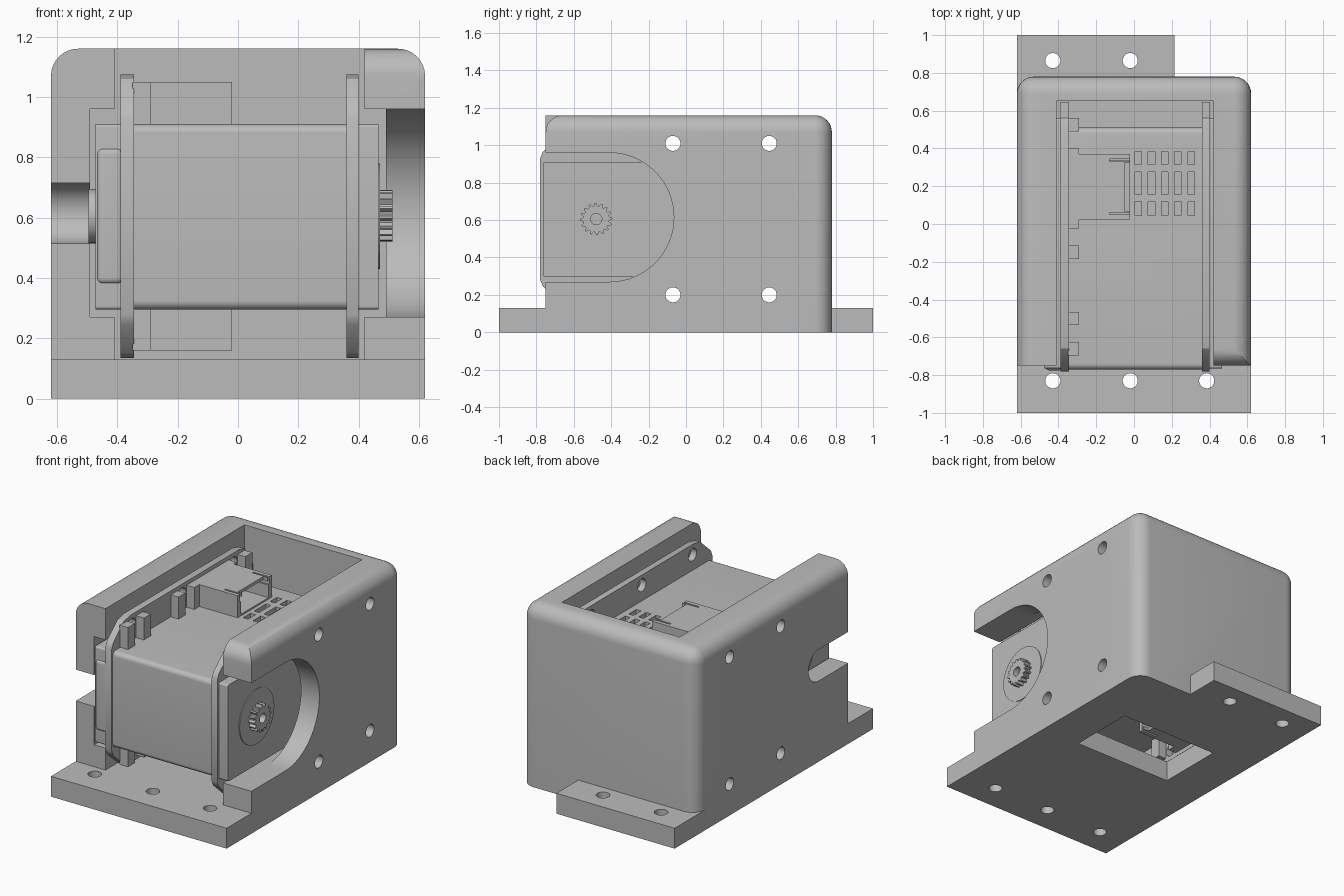
import bpy, bmesh
from math import sin, cos, pi, radians
from mathutils import Vector, Matrix

if "Cube" in bpy.data.objects:
    bpy.data.objects.remove(bpy.data.objects["Cube"])

grey = bpy.data.materials.new("light_grey")
grey.use_nodes = True
grey.diffuse_color = (0.5, 0.5, 0.5, 1)
grey.node_tree.nodes["Principled BSDF"].inputs["Base Color"].default_value = (0.5, 0.5, 0.5, 1)


def finish(name, bm):
    bmesh.ops.recalc_face_normals(bm, faces=bm.faces)
    mesh = bpy.data.meshes.new(name)
    bm.to_mesh(mesh)
    bm.free()
    mesh.materials.append(grey)
    ob = bpy.data.objects.new(name, mesh)
    bpy.context.collection.objects.link(ob)
    return ob


def box(name, x, y, z, bevel=0, pick=None):
    """Box from three (low, high) ranges; pick selects edges to round."""
    bm = bmesh.new()
    bmesh.ops.create_cube(bm, size=1)
    for v in bm.verts:
        v.co = Vector([r[0] if c < 0 else r[1] for c, r in zip(v.co, (x, y, z))])
    if bevel:
        mid = Vector([sum(r) / 2 for r in (x, y, z)])
        edges = []
        for e in bm.edges:
            c = (e.verts[0].co + e.verts[1].co) / 2 - mid
            side = [0 if abs(k) < 1e-5 else (1 if k > 0 else -1) for k in c]
            if pick is None or pick(*side):
                edges.append(e)
        bmesh.ops.bevel(bm, geom=edges, offset=bevel, segments=8, profile=0.5, affect='EDGES')
    return finish(name, bm)


def prism(name, points, lo, hi, axis='X'):
    """Extrude a (y, z) outline along X, or an (x, y) outline along Z."""
    bm = bmesh.new()
    put = (lambda a, b: (lo, a, b)) if axis == 'X' else (lambda a, b: (a, b, lo))
    face = bm.faces.new([bm.verts.new(put(a, b)) for a, b in points])
    new = bmesh.ops.extrude_face_region(bm, geom=[face])["geom"]
    step = Vector((hi - lo, 0, 0)) if axis == 'X' else Vector((0, 0, hi - lo))
    bmesh.ops.translate(bm, vec=step, verts=[v for v in new if isinstance(v, bmesh.types.BMVert)])
    return finish(name, bm)


def arc(cx, cy, r, start, end, n=32):
    return [(cx + r * cos(radians(start + (end - start) * i / n)),
             cy + r * sin(radians(start + (end - start) * i / n))) for i in range(n + 1)]


def disc(name, c, r, lo, hi, axis='X'):
    return prism(name, arc(*c, r, 0, 360, 40)[:-1], lo, hi, axis)


def combine(ob, others, op='DIFFERENCE'):
    for other in others:
        other.hide_render = True
        mod = ob.modifiers.new("combine", 'BOOLEAN')
        mod.operation, mod.solver, mod.object = op, 'EXACT', other
        bpy.context.view_layer.objects.active = ob
        bpy.ops.object.modifier_apply(modifier=mod.name)
        bpy.data.objects.remove(other)


def slot(cy, cz, r, lo, hi):
    """Slot open to the front with a half-round end."""
    return prism("slot_cutter", [(-0.95, cz - r)] + arc(cy, cz, r, -90, 90) + [(-0.95, cz + r)], lo, hi)


# Housing: rounded block joined to a flanged base plate
housing = box("housing", (-0.62, 0.62), (-0.75, 0.78), (0, 1.16), 0.09,
              lambda x, y, z: (y == 1 and (z == 1 or (z == 0 and x))) or (y == 0 and z == 1))
plate = prism("base_plate", [(-0.62, -1), (0.62, -1), (0.62, 0.3), (0.215, 0.3), (0.215, 1), (-0.62, 1)],
              0, 0.13, 'Z')
combine(housing, [plate], 'UNION')

# Cavity, side recesses, shaft openings and floor window
round_over = [(-0.85, 1.07)] + arc(-0.66, 1.07, 0.09, 180, 90, 10) + [(-0.66, 1.3), (-0.85, 1.3)]
screws = [(y, z) for y in (-0.07, 0.445) for z in (0.2, 1.01)]
combine(housing, [
    box("cavity_cutter", (-0.41, 0.42), (-0.95, 0.65), (0.13, 1.4)),
    box("recess_cutter", (-0.49, 0.49), (-0.95, 0.65), (0.27, 0.96)),
    slot(-0.41, 0.615, 0.345, 0.3, 0.8),
    slot(-0.45, 0.615, 0.1, -0.8, -0.3),
    prism("round_over_cutter", round_over, 0.41, 0.8),
    box("window_cutter", (-0.34, 0.35), (-0.1, 0.33), (-0.2, 0.2)),
])
combine(housing, [disc("screw_cutter", c, 0.04, -0.9, 0.9) for c in screws])
mounts = [(-0.43, -0.83), (-0.02, -0.83), (0.385, -0.83), (-0.43, 0.865), (-0.02, 0.865)]
combine(housing, [disc("mount_cutter", c, 0.04, -0.2, 0.24, 'Z') for c in mounts])

# Motor body with vent openings
body = box("motor_body", (-0.36, 0.38), (-0.77, 0.51), (0.295, 0.91), 0.03,
           lambda x, y, z: x == 0)
for top in (0.93, 0.295 + 0.02):
    vents = []
    for i in range(5):
        x = 0.005 + 0.07 * i
        for y in ((0.045, 0.12), (0.155, 0.275), (0.315, 0.385)):
            vents.append(box("vent_cutter", (x, x + 0.035), y, (top - 0.06, top)))
    combine(body, vents)

# Side covers
box("right_cover", (0.39, 0.465), (-0.765, 0.56), (0.295, 0.91), 0.012, lambda x, y, z: x == 0)
box("left_cover", (-0.473, -0.38), (-0.765, 0.56), (0.295, 0.91), 0.012, lambda x, y, z: x == 0)
box("left_cover_pad", (-0.468, -0.38), (-0.775, -0.6), (0.38, 0.83), 0.02)

# Mounting flanges with sloped ends and screw holes
upper = [(-0.78, 0.93), (-0.765, 0.965), (-0.66, 1.06), (-0.59, 1.075),
         (0.5, 1.075), (0.56, 1.06), (0.645, 0.93)]
outline = upper + [(y, 1.21 - z) for y, z in reversed(upper)]
for name, lo, hi in (("left_flange", -0.39, -0.345), ("right_flange", 0.36, 0.40)):
    flange = prism(name, outline, lo, hi)
    combine(flange, [disc("hole_cutter", c, 0.04, lo - 0.1, hi + 0.1)
                     for c in screws + [(-0.58, 0.2), (-0.58, 1.01)]])

# Clips beside the screw holes and plug sockets, above and below
for side, flip in (("upper", False), ("lower", True)):
    def span(a, b):
        return (1.21 - b, 1.21 - a) if flip else (a, b)
    for i, hole in enumerate((-0.58, -0.07, 0.445)):
        for j in (-1, 1):
            mid = hole + 0.08 * j
            box(f"{side}_clip_{i}_{j}", (-0.35, -0.29), (mid - 0.035, mid + 0.035), span(0.9, 1.05))
    socket = box(side + "_socket", (-0.35, -0.02), (0.025, 0.37), span(0.9, 1.05))
    combine(socket, [
        box("opening_cutter", (-0.22, 0.1), (0.06, 0.335), span(0.92, 1.03)),
        box("notch_cutter", (-0.05, 0.1), (0.07, 0.325), span(0.92, 1.2)),
        box("slit_cutter", (-0.13, 0.1), (0.05, 0.062), span(1.0, 1.2)),
        box("slit_cutter", (-0.13, 0.1), (0.333, 0.345), span(1.0, 1.2)),
    ])

# Output boss with toothed shaft, and the rear idler boss
axis = (-0.48, 0.605)
disc("output_boss", axis, 0.175, 0.46, 0.47)
teeth = 16
gear_outline = []
for i in range(teeth * 4):
    r = 0.086 if i % 4 < 2 else 0.07
    a = 2 * pi * i / (teeth * 4)
    gear_outline.append((axis[0] + r * cos(a), axis[1] + r * sin(a)))
shaft = prism("output_shaft", gear_outline, 0.46, 0.512)
combine(shaft, [disc("bore_cutter", axis, 0.03, 0.475, 0.6)])
idler = disc("idler_boss", axis, 0.09, -0.495, -0.46)
combine(idler, [disc("bore_cutter", axis, 0.03, -0.6, -0.48)])

# Smooth curved surfaces, keep edges sharp
bpy.ops.object.select_all(action='DESELECT')
for ob in bpy.context.collection.objects:
    if ob.type == 'MESH':
        ob.select_set(True)
        bpy.context.view_layer.objects.active = ob
bpy.ops.object.shade_smooth_by_angle(angle=radians(30))
